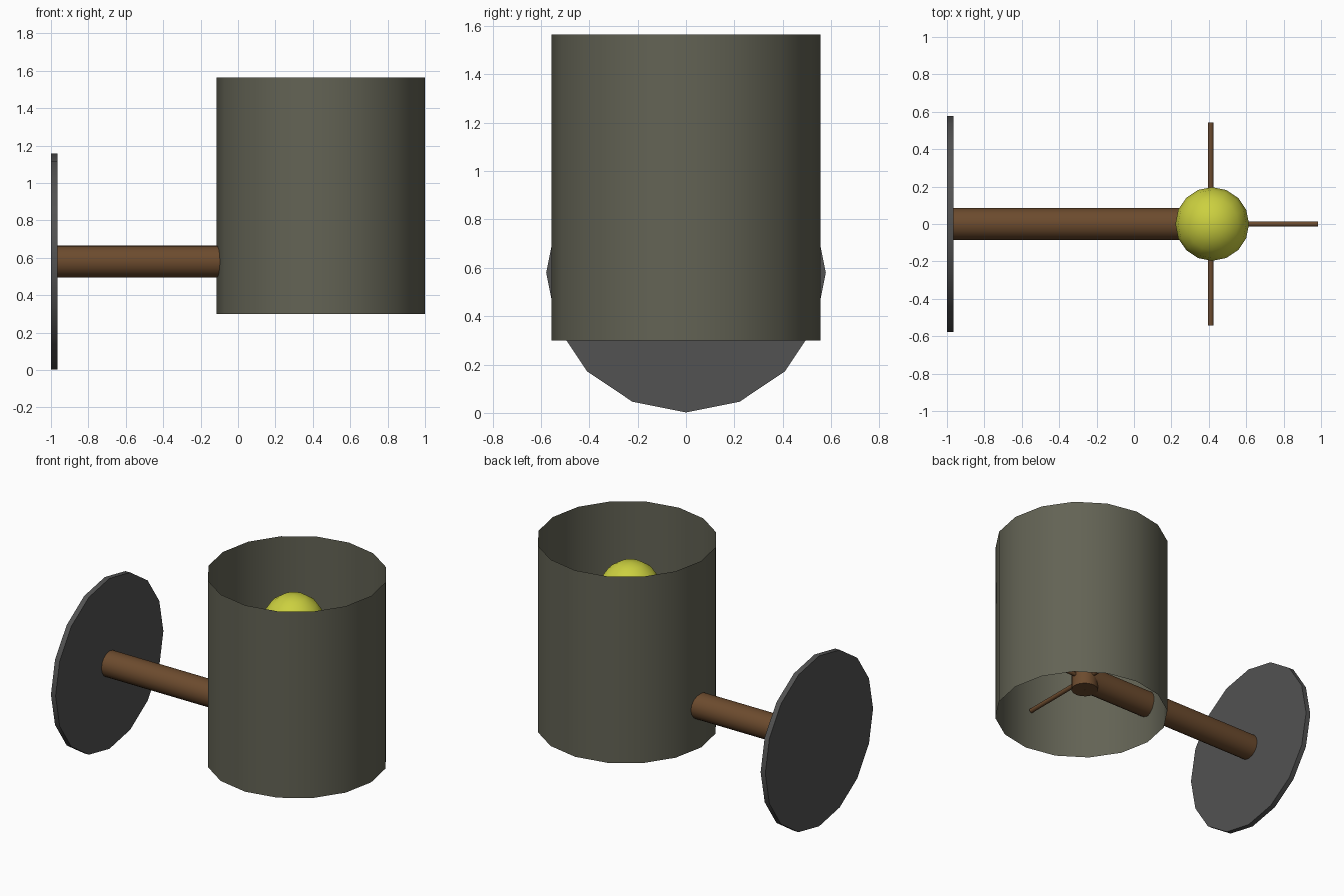
import bpy
from math import pi, radians
from mathutils import Vector

if "Cube" in bpy.data.objects:
    bpy.data.objects.remove(bpy.data.objects["Cube"])

SIDES = 16
LAMP_X = 0.415    # bulb and stem axis
ARM_Z = 0.58      # height of wall plate centre, arm and spokes


def material(name, rgb):
    m = bpy.data.materials.new(name)
    m.diffuse_color = (*rgb, 1)
    m.use_nodes = True
    m.node_tree.nodes["Principled BSDF"].inputs["Base Color"].default_value = m.diffuse_color
    return m


def finish(name, mat):
    ob = bpy.context.object
    ob.name = name
    ob.data.materials.append(mat)
    bpy.ops.object.shade_smooth_by_angle(angle=radians(40))
    return ob


def rod(name, start, end, radius, mat, cap='NGON'):
    """Cylinder running between two points."""
    a, b = Vector(start), Vector(end)
    d = b - a
    bpy.ops.mesh.primitive_cylinder_add(
        vertices=SIDES, radius=radius, depth=d.length, end_fill_type=cap,
        location=(a + b) / 2, rotation=d.to_track_quat('Z', 'Y').to_euler())
    return finish(name, mat)


plate_mat = material("dark_metal", (0.085, 0.085, 0.085))
wood_mat = material("brown", (0.15, 0.07, 0.027))
shade_mat = material("olive_grey", (0.125, 0.125, 0.09))
bulb_mat = material("yellow", (0.6, 0.63, 0.05))

# Wall plate
rod("wall_plate", (-1, 0, ARM_Z), (-0.965, 0, ARM_Z), 0.578, plate_mat)

# Arm and upright stem
rod("arm", (-0.98, 0, ARM_Z), (LAMP_X, 0, ARM_Z), 0.086, wood_mat)
rod("stem", (LAMP_X, 0, 0.495), (LAMP_X, 0, 1.06), 0.086, wood_mat)

# Thin spokes that carry the shade
rod("side_spokes", (0.41, -0.543, ARM_Z), (0.41, 0.543, ARM_Z), 0.015, wood_mat)
rod("outer_spoke", (LAMP_X, 0, ARM_Z), (0.985, 0, ARM_Z), 0.014, wood_mat)

# Open lamp shade
rod("shade", (0.443, 0, 0.30), (0.443, 0, 1.565), 0.557, shade_mat, cap='NOTHING')

# Bulb
bpy.ops.mesh.primitive_uv_sphere_add(segments=SIDES, ring_count=8, radius=0.197,
                                     location=(LAMP_X + 0.003, 0, 1.22))
finish("bulb", bulb_mat)
